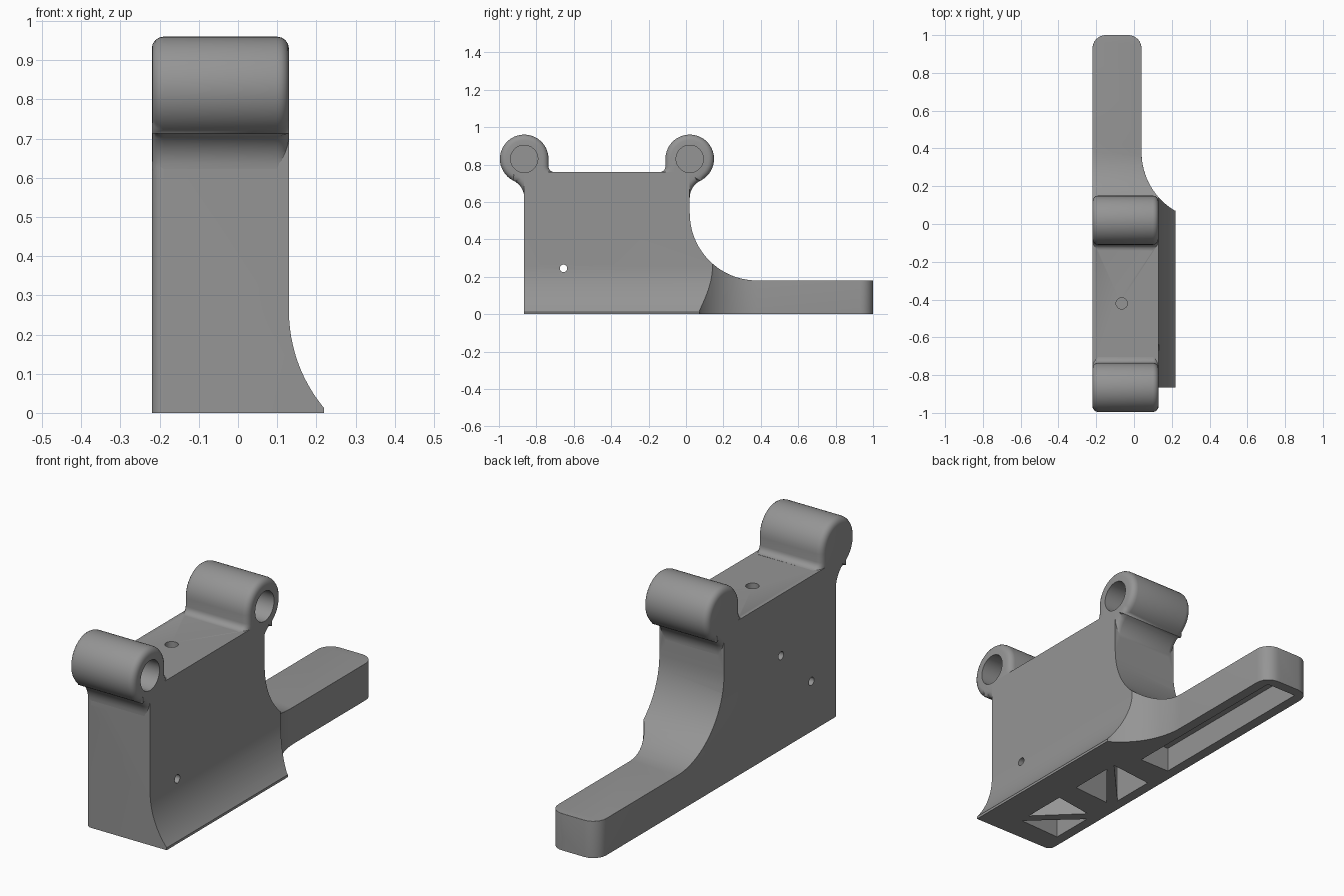
import bpy, bmesh, math
from mathutils import Vector

if "Cube" in bpy.data.objects:
    bpy.data.objects.remove(bpy.data.objects["Cube"])

grey = bpy.data.materials.new("plain grey")
grey.diffuse_color = (0.3, 0.3, 0.3, 1)
grey.use_nodes = True
grey.node_tree.nodes["Principled BSDF"].inputs["Base Color"].default_value = grey.diffuse_color
L, R, FRONT, WALL = -0.22, 0.13, -0.865, 0.02   # side faces, front face, rear wall


def arc(cx, cy, r, a0, a1, n=14):
    """Points on a circular arc, angles in degrees."""
    steps = [math.radians(a0 + (a1 - a0) * i / n) for i in range(n + 1)]
    return [(cx + r * math.cos(a), cy + r * math.sin(a)) for a in steps]


def prism(name, pts, axis, lo, hi, rim=0):
    """Extrude a closed outline along an axis; rim rounds both end outlines."""
    place = {"x": lambda p, d: (d, p[0], p[1]),
             "y": lambda p, d: (p[0], d, p[1]),
             "z": lambda p, d: (p[0], p[1], d)}[axis]
    bm = bmesh.new()
    cap = bm.faces.new([bm.verts.new(place(p, lo)) for p in pts])
    ext = bmesh.ops.extrude_face_region(bm, geom=[cap], use_keep_orig=True)
    far = [v for v in ext["geom"] if isinstance(v, bmesh.types.BMVert)]
    step = Vector(place((0, 0), hi - lo))
    bmesh.ops.translate(bm, verts=far, vec=step)
    bmesh.ops.recalc_face_normals(bm, faces=bm.faces)
    if rim:
        ends = [f for f in bm.faces if abs(f.normal.dot(step.normalized())) > 0.99]
        edges = list({e for f in ends for e in f.edges})
        bmesh.ops.bevel(bm, geom=edges, offset=rim, offset_type="OFFSET",
                        segments=4, profile=0.5, affect="EDGES", clamp_overlap=False)
    mesh = bpy.data.meshes.new(name)
    bm.to_mesh(mesh)
    bm.free()
    ob = bpy.data.objects.new(name, mesh)
    bpy.context.collection.objects.link(ob)
    mesh.materials.append(grey)
    return ob


def combine(target, tool, operation):
    mod = target.modifiers.new("combine", "BOOLEAN")
    mod.operation, mod.object, mod.solver = operation, tool, "EXACT"
    bpy.context.view_layer.objects.active = target
    bpy.ops.object.modifier_apply(modifier=mod.name)
    bpy.data.objects.remove(tool)


# Bracket: side, plan and front outlines intersected
side = [(FRONT, 0), (1, 0), (1, 0.18)] + arc(0.38, 0.54, 0.36, 270, 180, 18) \
    + [(WALL, 0.76), (FRONT, 0.76)]
bracket = prism("bracket", side, "x", L, 0.3)

plan = arc(L + 0.03, FRONT + 0.03, 0.03, 180, 270, 5) + [(0.22, FRONT), (0.22, 0.071)] \
    + arc(0.40, 0.38, 0.36, 239, 180, 16) \
    + arc(-0.03, 0.93, 0.07, 0, 90, 6) + arc(L + 0.07, 0.93, 0.07, 90, 180, 6)
combine(bracket, prism("plan", plan, "z", -0.1, 1), "INTERSECT")

flare = [(-0.3, -0.1), (0.22, -0.1), (0.22, 0.012)] \
    + arc(R + 0.387, 0.26, 0.387, 219, 180, 12) + [(R, 1), (-0.3, 1)]
combine(bracket, prism("flare", flare, "y", -1.2, 1.2), "INTERSECT")

# Rounded upper rim of the foot and the curved rise behind it
bm = bmesh.new()
bm.from_mesh(bracket.data)
bmesh.ops.remove_doubles(bm, verts=bm.verts, dist=0.002)
rim = []
for e in bm.edges:
    mid = (e.verts[0].co + e.verts[1].co) / 2
    if len(e.link_faces) != 2 or mid.z < 0.15 or mid.y < 0.03 or not e.is_convex:
        continue
    right_ok = mid.x < -0.2 or mid.y > 0.17
    if e.calc_face_angle() > math.radians(50) and right_ok:
        rim.append(e)
bmesh.ops.bevel(bm, geom=rim, offset=0.045, offset_type="OFFSET", segments=5,
                profile=0.5, affect="EDGES", clamp_overlap=True)
bm.to_mesh(bracket.data)
bm.free()

# Two hinge lugs, mirrored outlines, each with a blind pin hole
for cy, s in ((FRONT, 1), (WALL, -1)):
    drop = math.sqrt(0.23 ** 2 - 0.1 ** 2)
    t = math.degrees(math.atan2(drop, 0.1))
    outline = [(0.16, 0.60), (0.0, 0.60)] + arc(-0.1, 0.83 - drop, 0.1, 0, t, 8) \
        + arc(0, 0.83, 0.13, 180 + t, 0, 30) \
        + arc(0.16, 0.79, 0.03, 180, 270, 5)
    lug = prism("lug", [(cy + s * y, z) for y, z in outline], "x", L, R, 0.03)
    combine(bracket, lug, "UNION")
    hole = prism("pin_hole", arc(cy, 0.83, 0.073, 0, 350, 35), "x", -0.17, 0.3)
    combine(bracket, hole, "DIFFERENCE")

# Pockets in the underside: four triangles and one long slot
pockets = [
    [(0.055, -0.35), (0.055, -0.13), (-0.14, -0.365)],
    [(0.053, -0.08), (-0.17, -0.105), (-0.17, -0.32)],
    [(0.055, -0.47), (-0.14, -0.50), (0.055, -0.69)],
    [(0.05, -0.745), (-0.17, -0.54), (-0.17, -0.755)],
]
for pts in pockets:
    combine(bracket, prism("pocket", pts, "z", -0.1, 0.2), "DIFFERENCE")
slot = [(-0.17, 0.04), (-0.01, 0.04), (-0.01, 0.95), (-0.17, 0.95)]
combine(bracket, prism("slot", slot, "z", -0.1, 0.12), "DIFFERENCE")

# Screw holes: one through the side, one blind in the side, one in the top
combine(bracket, prism("side_hole", arc(-0.655, 0.245, 0.02, 0, 345, 23), "x", -0.4, 0.4), "DIFFERENCE")
combine(bracket, prism("blind_hole", arc(-0.42, 0.46, 0.02, 0, 345, 23), "x", -0.4, -0.065), "DIFFERENCE")
combine(bracket, prism("top_hole", arc(-0.065, -0.42, 0.03, 0, 345, 23), "z", 0.44, 1.0), "DIFFERENCE")

# Smooth curves, sharp edges
bpy.ops.object.select_all(action="DESELECT")
bracket.select_set(True)
bpy.context.view_layer.objects.active = bracket
bpy.ops.object.shade_smooth_by_angle(angle=math.radians(30))
